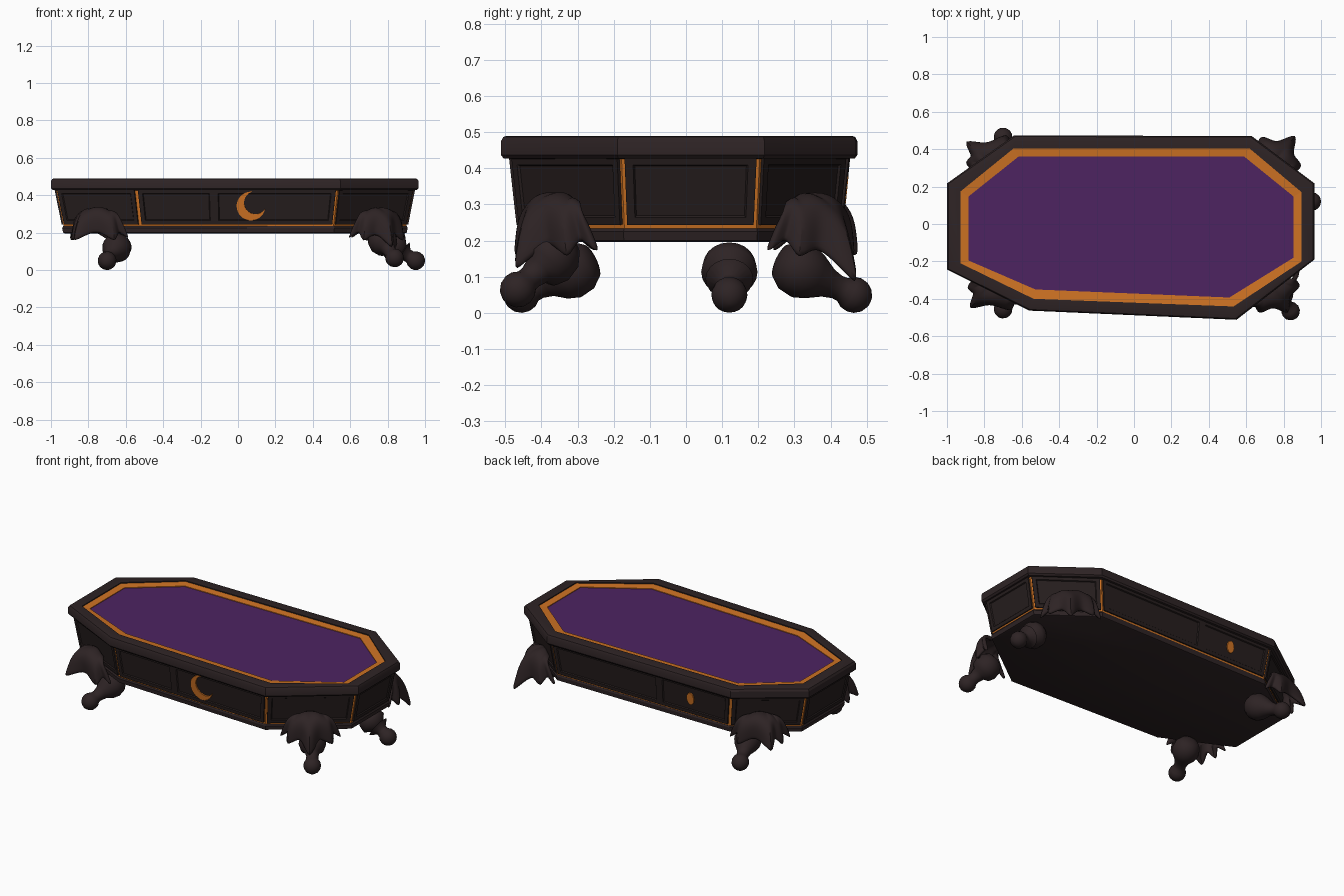
import bpy, bmesh, math
from mathutils import Vector

if "Cube" in bpy.data.objects:
    bpy.data.objects.remove(bpy.data.objects["Cube"])


def mat(name, r, g, b):
    m = bpy.data.materials.new(name)
    m.diffuse_color = (r, g, b, 1)
    m.use_nodes = True
    m.node_tree.nodes["Principled BSDF"].inputs["Base Color"].default_value = m.diffuse_color
    return m


DARK = mat("dark wood", 0.027, 0.017, 0.018)
PANEL = mat("panel wood", 0.019, 0.0125, 0.0125)
ORANGE = mat("orange trim", 0.62, 0.17, 0.017)
PURPLE = mat("purple cloth", 0.075, 0.017, 0.12)


def finish(name, bm, mats, smooth=None):
    bmesh.ops.remove_doubles(bm, verts=bm.verts, dist=1e-5)
    bmesh.ops.recalc_face_normals(bm, faces=bm.faces)
    me = bpy.data.meshes.new(name)
    bm.to_mesh(me)
    bm.free()
    ob = bpy.data.objects.new(name, me)
    bpy.context.collection.objects.link(ob)
    for m in mats:
        me.materials.append(m)
    if smooth:
        bpy.ops.object.select_all(action='DESELECT')
        ob.select_set(True)
        bpy.context.view_layer.objects.active = ob
        bpy.ops.object.shade_smooth_by_angle(angle=math.radians(smooth))
    return ob


def loft(name, rings, mats, cap=(True, True), smooth=None):
    """Join rings of points into a skin, with optional end caps."""
    bm = bmesh.new()
    vs = [[bm.verts.new(p) for p in r] for r in rings]
    n = len(vs[0])
    for a, b in zip(vs, vs[1:]):
        for i in range(n):
            bm.faces.new((a[i], a[(i + 1) % n], b[(i + 1) % n], b[i]))
    if cap[0]:
        bm.faces.new(vs[0])
    if cap[1]:
        bm.faces.new(vs[-1])
    return finish(name, bm, mats, smooth)


def plan(poly, z, sx=1.0, sy=1.0):
    return [Vector((x * sx, y * sy, z)) for x, y in poly]


# Irregular eight-sided plans: outer rim, inner rim, cloth
OUT = [(-.56, -.463), (.548, -.512), (.965, -.19), (.965, .217),
       (.63, .47), (-.64, .474), (-1, .217), (-1, -.243)]
INN = [(-.537, -.40), (.532, -.441), (.896, -.2), (.896, .17),
       (.618, .404), (-.644, .404), (-.928, .174), (-.928, -.21)]
CLO = [(-.527, -.35), (.51, -.393), (.853, -.18), (.853, .147),
       (.59, .36), (-.618, .36), (-.885, .147), (-.885, -.195)]

# Top: rim, orange border, cloth
loft("rim", [plan(INN, .425), plan(OUT, .427, .99, .985), plan(OUT, .437), plan(OUT, .475),
             plan(OUT, .487, .993, .987), plan(OUT, .49, .984, .968), plan(INN, .489),
             plan(INN, .47)], [DARK], (False, False), 30)
loft("border", [plan(INN, .483), plan(CLO, .479), plan(CLO, .465)], [ORANGE], (False, False))
loft("cloth", [plan(CLO, .46), plan(CLO, .475)], [PURPLE])

# Body: orange core, only seen in the grooves between panels
BOT = plan(OUT, .225, .93, .895)
TOP = plan(OUT, .432, .972, .94)
loft("body_core", [BOT, TOP], [ORANGE])
loft("base_moulding", [plan(OUT, .196, .925, .89), plan(OUT, .2, .935, .905), plan(OUT, .225, .94, .91),
                       plan(OUT, .234, .935, .90)], [DARK], smooth=30)


def side(i, u, v, off):
    """Point on side i of the body, pushed out by off."""
    j = (i + 1) % 8
    p = BOT[i].lerp(BOT[j], u).lerp(TOP[i].lerp(TOP[j], u), v)
    n = (BOT[j] - BOT[i]).cross(TOP[i] - BOT[i]).normalized()
    return p + n * off


def panel(name, i, u0, u1):
    v0, v1, L = .095, 1.0, (BOT[(i + 1) % 8] - BOT[i]).length
    du, dv = .022 / L, .1

    def ring(a, b, off):
        return [side(i, u, v, off) for u, v in ((u0 + a, v0 + b), (u1 - a, v0 + b),
                                               (u1 - a, v1 - b), (u0 + a, v1 - b))]
    loft(name, [ring(0, 0, -.005), ring(0, 0, .009), ring(du, dv, .009),
                ring(du * 1.2, dv * 1.2, .003)], [PANEL])


for i in range(8):
    g = .008 / (BOT[(i + 1) % 8] - BOT[i]).length
    if i in (0, 4):                      # long sides have two panels
        s = .385 if i == 0 else .6
        panel("long_panel_a", i, g, s)
        panel("long_panel_b", i, s, 1 - g)
    else:
        panel("end_panel", i, g, 1 - g)


def plaque(name, i, outline):
    """Thin orange plate on side i from (x, z) points."""
    j = (i + 1) % 8
    rings = []
    for off in (.002, .0105):
        r = []
        for x, z in outline:
            v = (z - .225) / .207
            xa, xb = (BOT[k].x + (TOP[k].x - BOT[k].x) * v for k in (i, j))
            r.append(side(i, (x - xa) / (xb - xa), v, off))
        rings.append(r)
    loft(name, rings, [ORANGE])


# Crescent moon on the front, small drop on the back
cx, cz, R, tilt, half = .07, .343, .077, math.radians(37), math.radians(48)
moon = []
for k in range(25):
    a = tilt + half + (2 * math.pi - 2 * half) * k / 24
    moon.append((cx + R * math.cos(a), cz + R * math.sin(a)))
d = .03
r2 = math.hypot(R * math.cos(half) - d, R * math.sin(half))
h2 = math.atan2(R * math.sin(half), R * math.cos(half) - d)
for k in range(1, 20):
    a = tilt - h2 - (2 * math.pi - 2 * h2) * k / 20
    moon.append((cx + d * math.cos(tilt) + r2 * math.cos(a), cz + d * math.sin(tilt) + r2 * math.sin(a)))
plaque("front_moon", 0, moon)
plaque("back_drop", 4, [(-.34 + .025 * math.cos(k * math.pi / 6),
                         .34 + .038 * math.sin(k * math.pi / 6)) for k in range(12)])


def wing(name, c, nrm, mid):
    """Draped bat wing with scalloped edge; mid is the long central finger."""
    n = Vector((*nrm, 0)).normalized()
    t = Vector((-n.y, n.x, 0))
    tips = [Vector(p) for p in ((-.175, .0, .165), (-.13, .08, .15), mid, (.13, .075, .15), (.175, .0, .165))]
    bm, cols, steps, rows = bmesh.new(), [], 6, 8
    for k in range((len(tips) - 1) * steps + 1):
        q = min(k // steps, len(tips) - 2)
        f = k / steps - q
        e = tips[q].lerp(tips[q + 1], f)
        w = e.x / .175
        top = Vector((e.x * .38, .0, .325 - .03 * w * w))
        e = e.lerp(top, .3 * math.sin(math.pi * f))
        col = []
        for r in range(rows + 1):
            s = r / rows
            p = top.lerp(e, s)
            b = math.sin(math.pi * s ** .7)
            p += Vector((.025 * w, .05 * (1 - .5 * w * w), .03)) * b
            col.append(bm.verts.new(Vector((c[0], c[1], 0)) + t * p.x + n * p.y + Vector((0, 0, p.z))))
        cols.append(col)
    for a, b in zip(cols, cols[1:]):
        for r in range(rows):
            bm.faces.new((a[r], b[r], b[r + 1], a[r + 1]))
    ob = finish(name, bm, [DARK], 60)
    m = ob.modifiers.new("thickness", 'SOLIDIFY')
    m.thickness, m.offset = .022, 0
    m = ob.modifiers.new("soften", 'SUBSURF')
    m.levels = m.render_levels = 1


def foot(name, start, ball):
    """Flared stalk ending in a ball, turned around the start-ball axis."""
    a, b = Vector(start), Vector(ball)
    ax = b - a
    L = ax.length
    rot = ax.to_track_quat('Z', 'Y')
    prof = [(-.03, .02), (-.02, .05), (.01, .072), (.05, .078), (.085, .066), (L - .085, .042), (L - .055, .034)]
    prof += [(L - .05 * math.cos(k * math.pi / 8), .05 * math.sin(k * math.pi / 8)) for k in range(2, 8)]
    prof = sorted(prof) + [(L + .05, .004)]
    loft(name, [[a + rot @ Vector((r * math.cos(q * math.pi / 10), r * math.sin(q * math.pi / 10), z))
                 for q in range(20)] for z, r in prof], [DARK], smooth=60)


# Legs
wing("front_right_wing", (.735, -.335), (.54, -.84), (0, .17, .11))
foot("front_right_foot", (.755, -.345, .18), (.837, -.465, .065))
wing("front_left_wing", (-.735, -.33), (-.48, -.877), (-.07, .18, .15))
foot("front_left_foot", (-.635, -.28, .135), (-.70, -.455, .05))
wing("back_left_wing", (-.745, .335), (-.56, .83), (.07, .18, .15))
foot("back_left_foot", (-.635, .28, .135), (-.70, .465, .05))
wing("back_right_wing", (.74, .325), (.6, .8), (-.01, .20, .07))
foot("back_right_foot", (.81, .12, .14), (.95, .12, .05))
